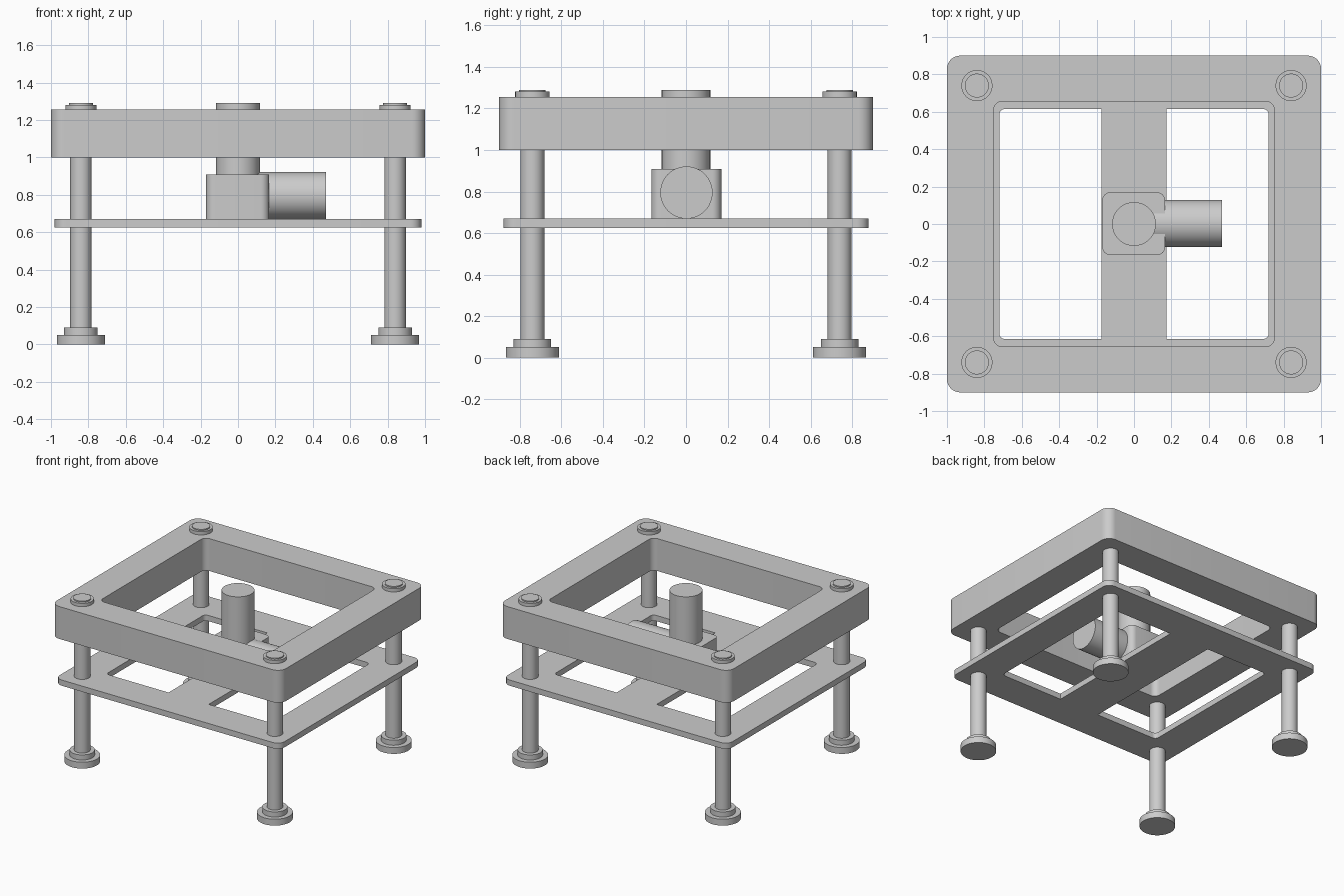
import bpy
import bmesh
import math
from mathutils import Matrix, Vector

cube = bpy.data.objects.get("Cube")
if cube:
    bpy.data.objects.remove(cube, do_unlink=True)

GREY = (0.6, 0.6, 0.6, 1.0)
grey = bpy.data.materials.new("light_grey")
grey.use_nodes = True
grey.diffuse_color = GREY
grey.node_tree.nodes["Principled BSDF"].inputs["Base Color"].default_value = GREY


def finish(name, bm):
    """Turn a bmesh into a smooth-by-angle object."""
    bmesh.ops.recalc_face_normals(bm, faces=bm.faces)
    mesh = bpy.data.meshes.new(name)
    bm.to_mesh(mesh)
    bm.free()
    mesh.materials.append(grey)
    obj = bpy.data.objects.new(name, mesh)
    bpy.context.collection.objects.link(obj)
    bpy.ops.object.select_all(action='DESELECT')
    obj.select_set(True)
    bpy.context.view_layer.objects.active = obj
    bpy.ops.object.shade_smooth_by_angle(angle=math.radians(35))
    return obj


def rounded_rect(x0, x1, y0, y1, radii, steps=8):
    """Outline with one radius per corner, from (x1, y1) counter-clockwise."""
    corners = [(x1, y1, -1, -1), (x0, y1, 1, -1), (x0, y0, 1, 1), (x1, y0, -1, 1)]
    points = []
    for i, ((x, y, sx, sy), r) in enumerate(zip(corners, radii)):
        if r == 0:
            points.append((x, y))
            continue
        for k in range(steps + 1):
            a = math.pi / 2 * (i + k / steps)
            points.append((x + sx * r + r * math.cos(a), y + sy * r + r * math.sin(a)))
    return points


def slab(name, outlines, z0, z1):
    """Extrude an outer outline with any number of holes."""
    bm = bmesh.new()
    edges = []
    for outline in outlines:
        verts = [bm.verts.new((x, y, z0)) for x, y in outline]
        edges += [bm.edges.new((v, verts[i - 1])) for i, v in enumerate(verts)]
    bmesh.ops.triangle_fill(bm, use_beauty=True, use_dissolve=False, edges=edges)
    new = bmesh.ops.extrude_face_region(bm, geom=bm.faces[:], use_keep_orig=True)
    top = [g for g in new["geom"] if isinstance(g, bmesh.types.BMVert)]
    bmesh.ops.translate(bm, verts=top, vec=(0, 0, z1 - z0))
    return finish(name, bm)


def turned(name, profile, location, sides=48):
    """Revolve a (radius, height) profile around a vertical axis."""
    bm = bmesh.new()
    verts = [bm.verts.new((r, 0, z)) for r, z in profile]
    edges = [bm.edges.new(pair) for pair in zip(verts, verts[1:])]
    bmesh.ops.spin(bm, geom=verts + edges, cent=(0, 0, 0), axis=(0, 0, 1),
                   angle=math.tau, steps=sides, use_duplicate=False)
    bmesh.ops.remove_doubles(bm, verts=bm.verts, dist=0.0001)
    obj = finish(name, bm)
    obj.location = location
    return obj


# Deep upper frame with one large opening
slab("upper_frame", [
    rounded_rect(-1, 1, -0.9, 0.9, [0.07] * 4),
    rounded_rect(-0.75, 0.75, -0.655, 0.655, [0.045] * 4),
], 1.0, 1.255)

# Thin lower plate with two openings, leaving a middle bar
slab("lower_plate", [
    rounded_rect(-0.98, 0.98, -0.88, 0.88, [0.06] * 4),
    rounded_rect(-0.72, -0.175, -0.615, 0.615, [0, 0.03, 0.03, 0]),
    rounded_rect(0.175, 0.72, -0.615, 0.615, [0.03, 0, 0, 0.03]),
], 0.625, 0.67)

# Legs with stepped feet and stepped top caps
leg_profile = [
    (0, 0), (0.128, 0), (0.128, 0.05), (0.09, 0.05), (0.09, 0.09), (0.058, 0.09),
    (0.058, 1.25), (0.083, 1.25), (0.083, 1.281), (0.064, 1.281), (0.064, 1.29), (0, 1.29),
]
for y, end in ((-0.74, "front"), (0.74, "back")):
    for x, side in ((-0.84, "right"), (0.84, "left")):
        turned(f"{end}_{side}_leg", leg_profile, (x, y, 0))

# Gearbox, upright shaft and sideways motor
slab("gearbox", [rounded_rect(-0.17, 0.167, -0.167, 0.17, [0.045] * 4)], 0.67, 0.908)
turned("lift_shaft", [(0, 0), (0.117, 0), (0.117, 0.44), (0, 0.44)], (0, 0, 0.85))
motor = turned("motor", [(0, 0), (0.126, 0), (0.126, 0.47), (0, 0.47)], (0, 0.002, 0.795))
motor.rotation_euler = (0, math.pi / 2, 0)
